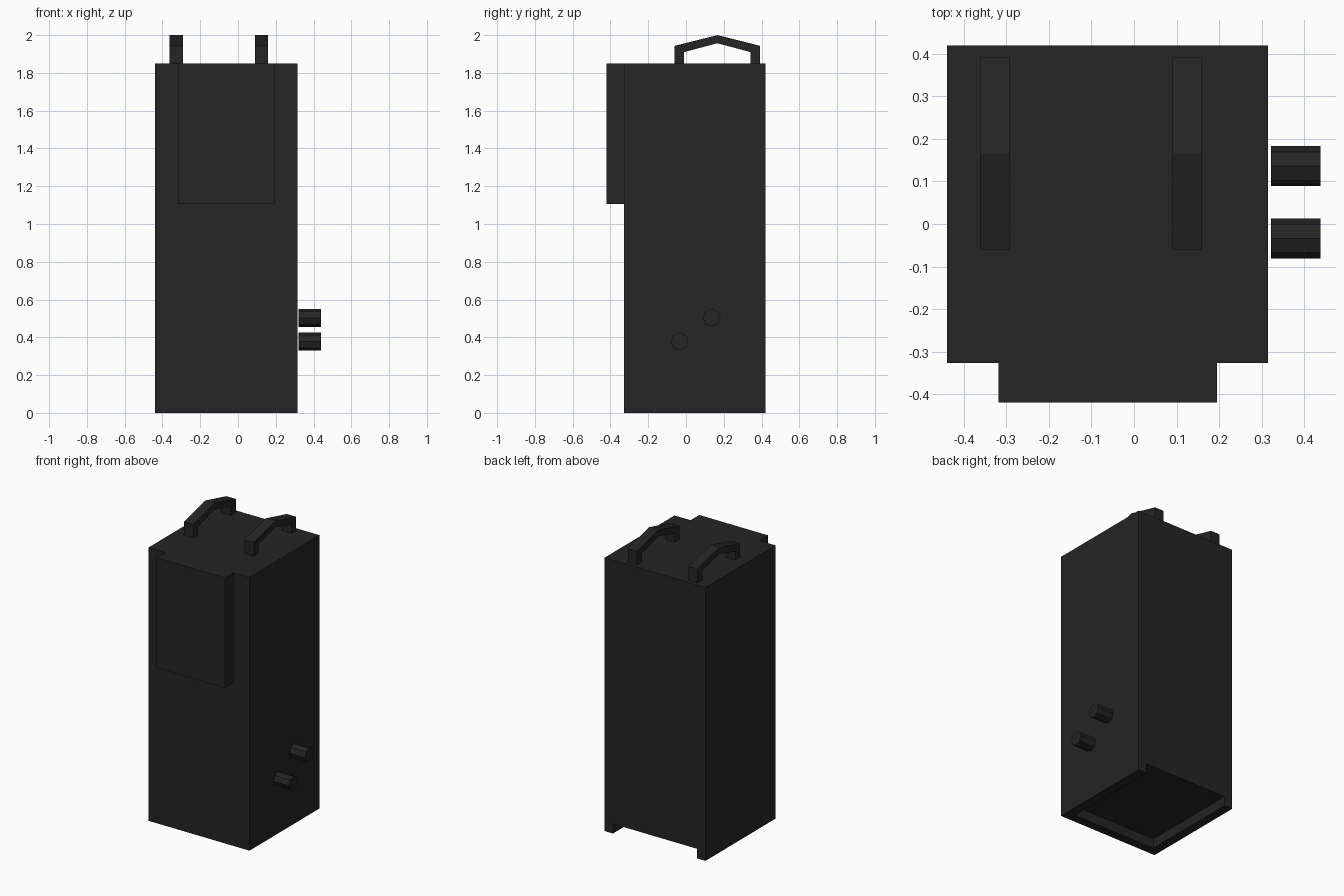
import bpy
import bmesh
from math import pi
from mathutils import Matrix, Vector

cube = bpy.data.objects.get("Cube")
if cube:
    bpy.data.objects.remove(cube, do_unlink=True)

# One dark finish for the whole model
charcoal = bpy.data.materials.new("charcoal")
colour = (0.018, 0.018, 0.018, 1)
charcoal.use_nodes = True
charcoal.diffuse_color = colour
charcoal.node_tree.nodes["Principled BSDF"].inputs["Base Color"].default_value = colour


def finish(name, bm):
    bmesh.ops.recalc_face_normals(bm, faces=bm.faces[:])
    mesh = bpy.data.meshes.new(name)
    bm.to_mesh(mesh)
    bm.free()
    mesh.materials.append(charcoal)
    obj = bpy.data.objects.new(name, mesh)
    bpy.context.collection.objects.link(obj)


def box(name, low, high):
    low, high = Vector(low), Vector(high)
    bm = bmesh.new()
    place = Matrix.Translation((low + high) / 2) @ Matrix.Diagonal(high - low).to_4x4()
    bmesh.ops.create_cube(bm, size=1, matrix=place)
    finish(name, bm)


def extrude(name, points, offset):
    bm = bmesh.new()
    face = bm.faces.new([bm.verts.new(p) for p in points])
    bmesh.ops.solidify  # placeholder-free extrusion below
    side = bmesh.ops.extrude_face_region(bm, geom=[face], use_keep_orig=True)["geom"]
    verts = [v for v in side if isinstance(v, bmesh.types.BMVert)]
    bmesh.ops.translate(bm, verts=verts, vec=offset)
    finish(name, bm)


# Tall case standing on a rim that is open at the back
LEFT, RIGHT, FRONT, BACK, TOP = -0.44, 0.315, -0.327, 0.42, 1.85
WALL, BASE = 0.062, 0.065
box("case", (LEFT, FRONT, BASE), (RIGHT, BACK, TOP))
rim = [(LEFT, BACK), (LEFT, FRONT), (RIGHT, FRONT), (RIGHT, BACK),
       (RIGHT - WALL, BACK), (RIGHT - WALL, FRONT + WALL),
       (LEFT + WALL, FRONT + WALL), (LEFT + WALL, BACK)]
extrude("base_rim", [(x, y, 0) for x, y in rim], (0, 0, BASE))

# Raised panel on the upper front
box("front_panel", (-0.318, -0.42, 1.105), (0.195, FRONT, TOP))

# Two peaked carrying handles
handle = [(-0.06, TOP), (-0.06, 1.943), (0.166, 2.0), (0.393, 1.943), (0.393, TOP),
          (0.342, TOP), (0.342, 1.91), (0.166, 1.957), (-0.01, 1.91), (-0.01, TOP)]
for name, x in (("right_handle", -0.362), ("left_handle", 0.09)):
    extrude(name, [(x, y, z) for y, z in handle], (0.07, 0, 0))

# Two eight-sided side connectors
for name, y, z in (("lower_connector", -0.034, 0.378), ("upper_connector", 0.136, 0.503)):
    bm = bmesh.new()
    place = Matrix.Translation((0.38, y, z)) @ Matrix.Rotation(pi / 2, 4, "Y")
    bmesh.ops.create_cone(bm, cap_ends=True, segments=8, radius1=0.047,
                          radius2=0.047, depth=0.117, matrix=place)
    finish(name, bm)
